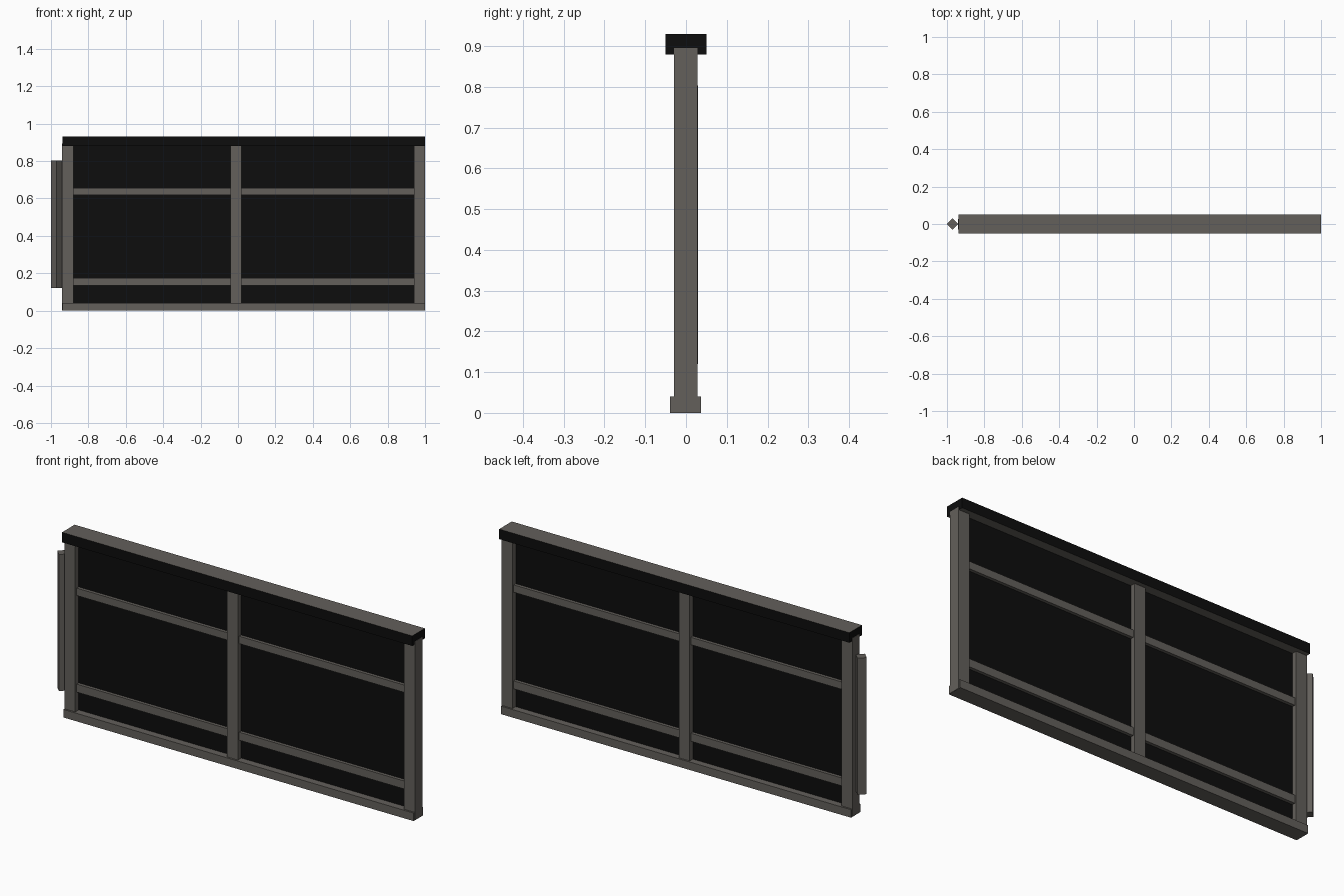
import bpy, bmesh, math

if "Cube" in bpy.data.objects:
    bpy.data.objects.remove(bpy.data.objects["Cube"])


def material(name, rgb):
    m = bpy.data.materials.new(name)
    m.diffuse_color = (*rgb, 1)
    m.use_nodes = True
    m.node_tree.nodes["Principled BSDF"].inputs["Base Color"].default_value = m.diffuse_color
    return m


GREY = material("weathered_grey", (0.125, 0.116, 0.104))
BLACK = material("near_black", (0.004, 0.004, 0.004))


def finish(name, bm, mats):
    me = bpy.data.meshes.new(name)
    bm.to_mesh(me)
    bm.free()
    for m in mats:
        me.materials.append(m)
    ob = bpy.data.objects.new(name, me)
    bpy.context.collection.objects.link(ob)
    return ob


def box(name, x, y, z, *mats):
    bm = bmesh.new()
    bmesh.ops.create_cube(bm, size=1)
    for v in bm.verts:
        v.co = [(a + b) / 2 + c * (b - a) for c, (a, b) in zip(v.co, (x, y, z))]
    return finish(name, bm, mats)


# Posts, slightly let into the top rail
posts = [(-0.94, -0.88), (-0.04, 0.02), (0.94, 1.0)]
for name, x in zip(("left_post", "middle_post", "right_post"), posts):
    box(name, x, (-0.03, 0.028), (0.001, 0.895), GREY)

# Base rail
box("base_rail", (-0.939, 0.999), (-0.039, 0.037), (0, 0.04), GREY)

# Top rail: black sides, grey top and underside
rail = box("top_rail", (-0.939, 0.999), (-0.05, 0.05), (0.88, 0.93), GREY, BLACK)
for p in rail.data.polygons:
    p.material_index = 0 if abs(p.normal.z) > 0.5 else 1

# Dark infill panels and cross rails in each bay
for side, x in (("left", (-0.88, -0.04)), ("right", (0.02, 0.94))):
    box(side + "_panel", x, (-0.003, 0.003), (0.04, 0.88), BLACK)
    box(side + "_lower_cross_rail", x, (-0.019, 0.019), (0.135, 0.175), GREY)
    box(side + "_upper_cross_rail", x, (-0.019, 0.019), (0.618, 0.655), GREY)

# Diamond-section hinge bar beside the left post
bm = bmesh.new()
ring = [bm.verts.new((-0.97 + 0.03 * math.cos(i * math.pi / 2),
                      0.03 * math.sin(i * math.pi / 2), 0.12)) for i in range(4)]
base = bm.faces.new(ring)
top = bmesh.ops.extrude_face_region(bm, geom=[base], use_keep_orig=True)["geom"]
for v in top:
    if isinstance(v, bmesh.types.BMVert):
        v.co.z = 0.803
bmesh.ops.recalc_face_normals(bm, faces=bm.faces[:])
finish("hinge_bar", bm, [GREY])
